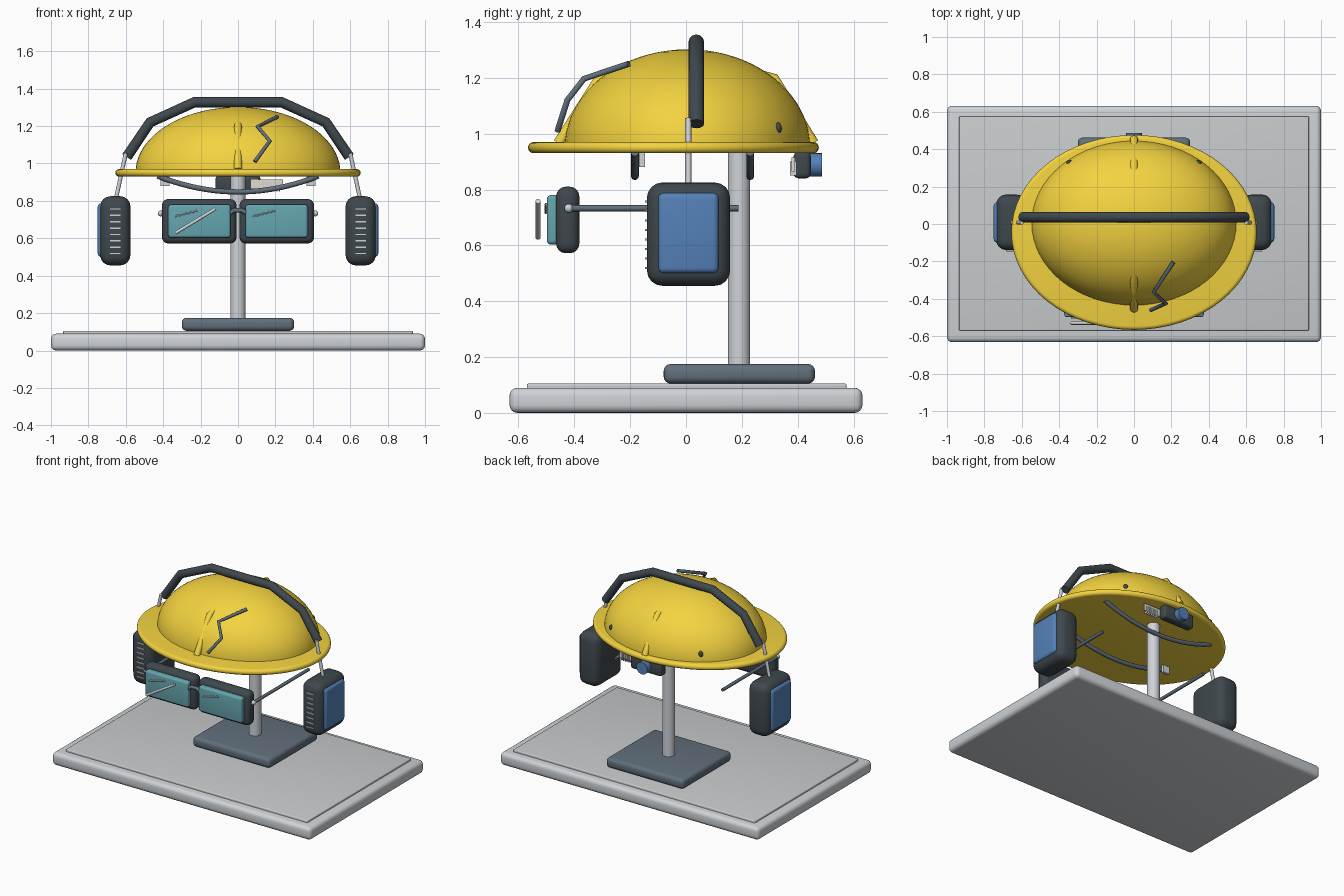
import bpy, bmesh, math
from mathutils import Vector, Matrix

if "Cube" in bpy.data.objects:
    bpy.data.objects.remove(bpy.data.objects["Cube"])

COL = dict(yellow=(0.90, 0.65, 0.05, 1), dark=(0.05, 0.065, 0.075, 1), slate=(0.12, 0.16, 0.2, 1),
           blue=(0.09, 0.22, 0.48, 1), teal=(0.13, 0.38, 0.43, 1), pale=(0.62, 0.65, 0.68, 1),
           panel=(0.58, 0.6, 0.61, 1), label=(0.75, 0.72, 0.62, 1))
MATS = {}
for key, c in COL.items():
    MATS[key] = bpy.data.materials.new(key)
    MATS[key].diffuse_color = c


def finish(name, bm, mat):
    bmesh.ops.recalc_face_normals(bm, faces=bm.faces)
    me = bpy.data.meshes.new(name)
    bm.to_mesh(me)
    bm.free()
    ob = bpy.data.objects.new(name, me)
    bpy.context.collection.objects.link(ob)
    me.materials.append(MATS[mat])
    bpy.ops.object.select_all(action='DESELECT')
    ob.select_set(True)
    bpy.context.view_layer.objects.active = ob
    bpy.ops.object.shade_smooth_by_angle(angle=math.radians(35))
    return ob


def box(name, lo, hi, mat, r=0.0):
    lo, hi = [min(a, b) for a, b in zip(lo, hi)], [max(a, b) for a, b in zip(lo, hi)]
    bm = bmesh.new()
    bmesh.ops.create_cube(bm, size=1)
    for v in bm.verts:
        v.co = Vector([(a + b) / 2 + c * (b - a) for a, b, c in zip(lo, hi, v.co)])
    if r:
        bmesh.ops.bevel(bm, geom=bm.edges[:], offset=r, segments=4, profile=0.5, affect='EDGES')
    return finish(name, bm, mat)


def rod(name, a, b, r, mat, sides=24):
    a, b = Vector(a), Vector(b)
    d = b - a
    bm = bmesh.new()
    m = Matrix.Translation((a + b) / 2) @ d.to_track_quat('Z', 'Y').to_matrix().to_4x4()
    bmesh.ops.create_cone(bm, cap_ends=True, segments=sides, radius1=r, radius2=r, depth=d.length, matrix=m)
    return finish(name, bm, mat)


def ball(name, c, size, mat):
    bm = bmesh.new()
    m = Matrix.Translation(c) @ Matrix.Diagonal((*size, 1))
    bmesh.ops.create_uvsphere(bm, u_segments=16, v_segments=10, radius=1, matrix=m)
    return finish(name, bm, mat)


def tube(name, pts, r, mat):
    cu = bpy.data.curves.new(name, 'CURVE')
    cu.dimensions = '3D'
    cu.bevel_depth, cu.bevel_resolution, cu.use_fill_caps = r, 4, True
    sp = cu.splines.new('POLY')
    sp.points.add(len(pts) - 1)
    for p, co in zip(sp.points, pts):
        p.co = (*co, 1)
    ob = bpy.data.objects.new(name, cu)
    bpy.context.collection.objects.link(ob)
    cu.materials.append(MATS[mat])
    return ob


def lathe(name, profile, centre, sx, sy, mat, n=64):
    """Revolve (radius factor offset, z) rings into an elliptical solid."""
    bm = bmesh.new()
    rings = []
    for f, off, z in profile:
        rings.append([bm.verts.new((centre[0] + (sx * f + off) * math.cos(t), centre[1] + (sy * f + off) * math.sin(t), z))
                      for t in (2 * math.pi * i / n for i in range(n))])
    for p, q in zip(rings, rings[1:]):
        for i in range(n):
            bm.faces.new((p[i], p[(i + 1) % n], q[(i + 1) % n], q[i]))
    bm.faces.new(rings[0])
    bm.faces.new(rings[-1])
    return finish(name, bm, mat)


# display stand
box("base_slab", (-1, -0.632, 0), (1, 0.632, 0.09), 'pale', 0.028)
box("base_panel", (-0.935, -0.57, 0.08), (0.935, 0.575, 0.105), 'panel', 0.006)
box("foot_plate", (-0.3, -0.08, 0.105), (0.3, 0.462, 0.175), 'slate', 0.025)
rod("post", (0, 0.19, 0.16), (0, 0.19, 0.96), 0.04, 'pale', 32)

# hard hat shell and brim
dome = [(math.cos(a), 0, 0.95 + 0.352 * math.sin(a)) for a in (math.pi / 2 * i / 20 * 0.995 for i in range(21))]
lathe("helmet_dome", dome, (0, 0.005), 0.548, 0.44, 'yellow')
brim = [(1, 0.02 * (math.cos(a) - 1), 0.95 + 0.02 * math.sin(a)) for a in (math.pi * (i / 8 - 0.5) for i in range(9))]
lathe("helmet_brim", brim, (0, -0.045), 0.656, 0.521, 'yellow')
tube("helmet_ridge", [(0, -0.455, 0.965), (0, -0.31, 1.195), (0, 0, 1.28), (0, 0.315, 1.195), (0, 0.455, 0.965)],
     0.021, 'yellow')
tube("helmet_crack", [(0.21, -0.205, 1.25), (0.105, -0.365, 1.197), (0.17, -0.425, 1.12), (0.09, -0.46, 1.01)],
     0.011, 'slate')

# suspension straps hanging below the brim
for tag, y in (("front", -0.183), ("rear", 0.23)):
    pts = [(0.43 * t, y, 0.848 + 0.085 * t * t) for t in (i / 10 - 1 for i in range(21))]
    tube(tag + "_strap", pts, 0.014, 'slate')

# rear lamp and label tag
box("lamp_body", (-0.12, 0.385, 0.84), (0.12, 0.447, 0.935), 'dark', 0.018)
rod("lamp_lens", (0, 0.44, 0.888), (0, 0.487, 0.888), 0.042, 'blue')
box("label_tag", (0.07, 0.378, 0.865), (0.24, 0.39, 0.915), 'label')
for i in range(7):
    x = 0.135 + i * 0.014
    box("label_tick", (x, 0.372, 0.85), (x + 0.005, 0.395, 0.9), 'pale')

# headset band
half = [(0.595, 1.035), (0.47, 1.22), (0.232, 1.328)]
tube("headset_band", [(-x, 0.037, z) for x, z in half] + [(x, 0.037, z) for x, z in reversed(half)], 0.028, 'dark')

for s, side in ((-1, "left"), (1, "right")):
    # strap clip and dome vent
    box(side + "_strap_clip", (s * 0.365, -0.168, 0.88), (s * 0.415, -0.147, 0.935), 'pale')
    ball(side + "_vent", (s * 0.345, 0.33, 1.02), (0.017, 0.013, 0.02), 'dark')

    # ear cup with pad and grille ribs
    rod(side + "_cup_wire", (s * 0.6, 0.008, 1.055), (s * 0.655, 0.008, 0.8), 0.011, 'pale', 16)
    box(side + "_ear_cup", (s * 0.575, -0.14, 0.455), (s * 0.737, 0.158, 0.825), 'dark', 0.055)
    box(side + "_ear_pad", (s * 0.69, -0.1, 0.5), (s * 0.75, 0.117, 0.788), 'blue', 0.02)
    for i in range(8):
        z = 0.515 + i * 0.034
        box(side + "_cup_rib", (s * 0.625, -0.147, z), (s * 0.685, -0.13, z + 0.007), 'pale')

    # goggles frame, lens, hinge and temple
    box(side + "_goggle_frame", (s * 0.008, -0.465, 0.572), (s * 0.407, -0.382, 0.81), 'dark', 0.034)
    box(side + "_goggle_lens", (s * 0.04, -0.498, 0.603), (s * 0.373, -0.45, 0.78), 'teal', 0.014)
    ball(side + "_hinge", (s * 0.413, -0.42, 0.733), (0.016, 0.016, 0.016), 'pale')
    rod(side + "_temple", (s * 0.413, -0.43, 0.733), (s * 0.413, 0.188, 0.733), 0.011, 'slate', 16)

    # short zigzag glint on the lens
    x0 = -0.335 if s < 0 else 0.08
    tube(side + "_lens_glint", [(x0 + 0.012 * i, -0.502, 0.715 + 0.003 * i + 0.006 * (i % 2)) for i in range(11)],
         0.004, 'pale')

# goggle bridge and long glint
tube("goggle_bridge", [(-0.045, -0.48, 0.735), (-0.02, -0.48, 0.75), (0.02, -0.48, 0.75), (0.045, -0.48, 0.735)],
     0.012, 'slate')
rod("long_glint", (-0.335, -0.53, 0.628), (-0.12, -0.53, 0.758), 0.009, 'pale', 16)

for m in bpy.data.materials:
    if m.users and not m.is_grease_pencil:
        m.use_nodes = True
        m.node_tree.nodes["Principled BSDF"].inputs["Base Color"].default_value = m.diffuse_color
